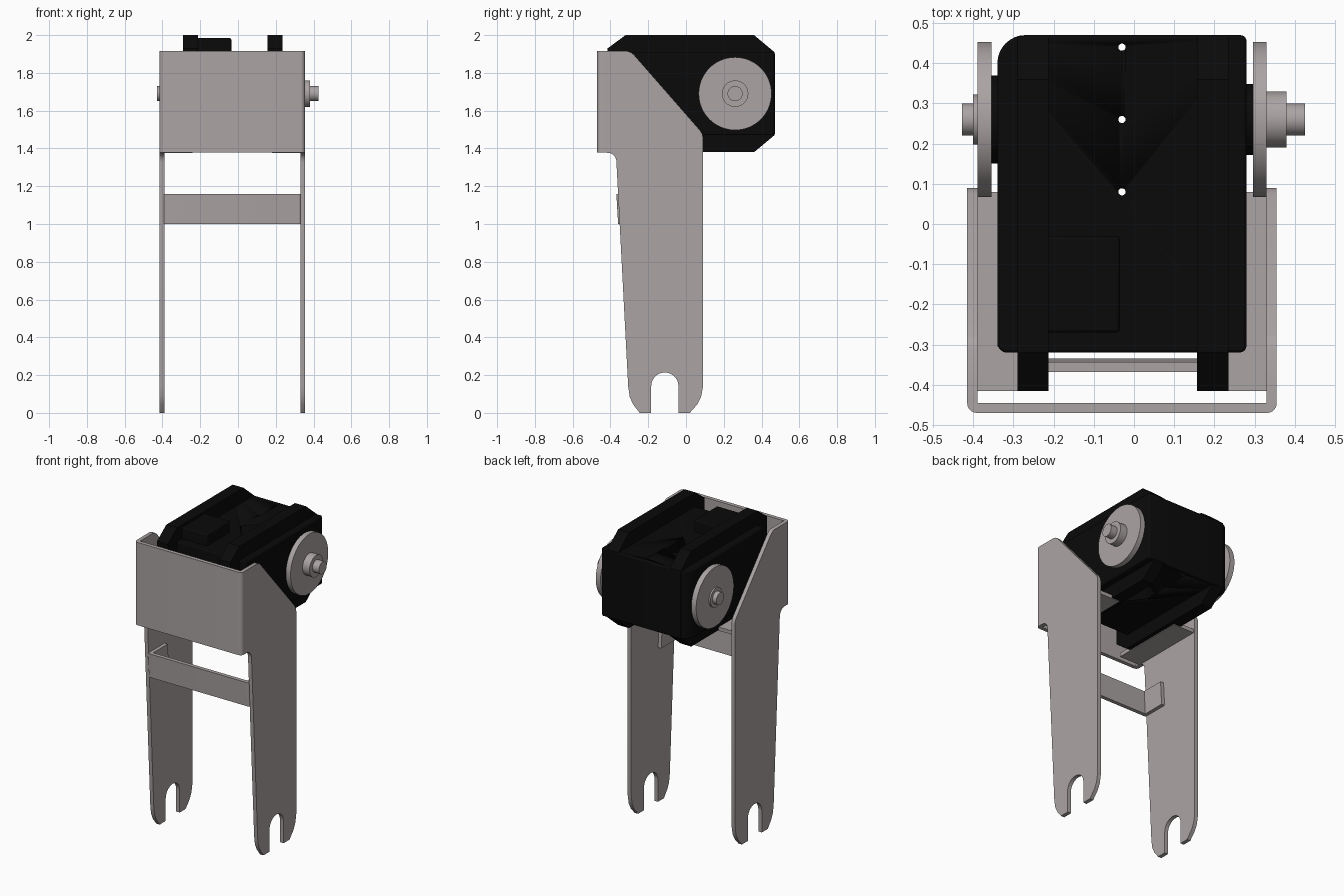
import bpy, bmesh, math
from mathutils import Vector

cube = bpy.data.objects.get("Cube")
if cube:
    bpy.data.objects.remove(cube, do_unlink=True)


def material(name, rgb):
    m = bpy.data.materials.new(name)
    m.use_nodes = True
    m.diffuse_color = (*rgb, 1)
    bsdf = m.node_tree.nodes["Principled BSDF"]
    bsdf.inputs["Base Color"].default_value = (*rgb, 1)
    bsdf.inputs["Roughness"].default_value = 0.6
    return m


GREY = material("warm grey metal", (0.41, 0.37, 0.37))
BLACK = material("black plastic", (0.003, 0.003, 0.003))


def prism(name, pts, axis, a, b, mat, bevel=0.0):
    """Extrude a 2D outline along x (points are y, z) or z (points are x, y)."""
    bm = bmesh.new()
    place = (lambda u, v: (a, u, v)) if axis == "x" else (lambda u, v: (u, v, a))
    face = bm.faces.new([bm.verts.new(place(u, v)) for u, v in pts])
    ext = bmesh.ops.extrude_face_region(bm, geom=[face])
    step = Vector((b - a, 0, 0)) if axis == "x" else Vector((0, 0, b - a))
    bmesh.ops.translate(bm, vec=step, verts=[g for g in ext["geom"] if isinstance(g, bmesh.types.BMVert)])
    bmesh.ops.recalc_face_normals(bm, faces=bm.faces)
    me = bpy.data.meshes.new(name)
    bm.to_mesh(me)
    bm.free()
    ob = bpy.data.objects.new(name, me)
    bpy.context.collection.objects.link(ob)
    me.materials.append(mat)
    if bevel:
        mod = ob.modifiers.new("edge bevel", "BEVEL")
        mod.width, mod.segments, mod.limit_method = bevel, 2, "ANGLE"
        mod.angle_limit = math.radians(40)
    bpy.ops.object.select_all(action="DESELECT")
    ob.select_set(True)
    bpy.context.view_layer.objects.active = ob
    bpy.ops.object.shade_smooth_by_angle(angle=math.radians(30))
    return ob


def rect(u0, u1, v0, v1):
    return [(u0, v0), (u1, v0), (u1, v1), (u0, v1)]


def arc(cu, cv, r, start, end, n=8):
    return [(cu + r * math.cos(math.radians(start + (end - start) * i / n)),
             cv + r * math.sin(math.radians(start + (end - start) * i / n))) for i in range(n + 1)]


def disc(name, r, x0, x1, mat, sides=64):
    """Cylinder on the output axis of the motor."""
    return prism(name, arc(0.26, 1.69, r, 0, 360 * (sides - 1) / sides, sides - 1), "x", x0, x1, mat)


def channel(x0, x1, y0, y1, t, r):
    """U outline, open to the back, with rounded front corners."""
    return ([(x0, y1)] + arc(x0 + r, y0 + r, r, 180, 270) + arc(x1 - r, y0 + r, r, 270, 360)
            + [(x1, y1), (x1 - t, y1), (x1 - t, y0 + t), (x0 + t, y0 + t), (x0 + t, y1)])


# Bracket: front plate and two forked legs
XL, XR, T = -0.415, 0.355, 0.025
prism("front_plate", channel(XL, XR, -0.47, -0.43, T, 0.024), "z", 1.378, 1.915, GREY)
leg = ([(-0.431, 1.915), (-0.31, 1.915), (-0.29, 1.908), (-0.275, 1.895), (0.075, 1.495), (0.087, 1.475), (0.09, 1.455),
        (0.09, 0.14), (0.08, 0.085), (0.06, 0.045), (0.02, 0.0), (-0.04, 0.0)]
       + arc(-0.112, 0.142, 0.072, 0, 180, 14)
       + [(-0.184, 0.0), (-0.245, 0.0), (-0.28, 0.045), (-0.298, 0.085), (-0.306, 0.14), (-0.368, 1.32)]
       + arc(-0.418, 1.328, 0.05, 0, 90, 6) + [(-0.431, 1.378)])
prism("leg_right", leg, "x", XL, XL + T, GREY)
prism("leg_left", leg, "x", XR - T, XR, GREY)

# Ledges folded inward under the motor
prism("ledge_right", rect(-0.395, -0.24, -0.415, 0.08), "z", 1.376, 1.4, GREY)
prism("ledge_left", rect(0.18, 0.335, -0.415, 0.08), "z", 1.376, 1.4, GREY)

# Cross brace with return tabs, leaning with the legs
brace = prism("cross_brace", channel(-0.392, 0.332, -0.364, -0.19, T, 0.01), "z", 1.0, 1.158, GREY)
for v in brace.data.vertices:
    v.co.y -= (v.co.z - 1.08) * 0.06

# Motor body: one rear corner is strongly rounded
outline = ([(-0.325, -0.32), (0.27, -0.32), (0.28, -0.31)] + arc(0.265, 0.455, 0.015, 0, 90, 4)
           + arc(-0.27, 0.40, 0.07, 90, 180) + [(-0.34, -0.305)])
body = prism("motor_body", outline, "z", 1.47, 1.91, BLACK, 0.01)

# Pin holes through the body
for y in (0.08, 0.26, 0.44):
    cutter = prism("hole_cutter", arc(-0.03, y, 0.009, 0, 337.5, 15), "z", 1.3, 2.1, BLACK)
    cutter.hide_render = True
    mod = body.modifiers.new("hole", "BOOLEAN")
    mod.operation, mod.object, mod.solver = "DIFFERENCE", cutter, "EXACT"
    bpy.context.view_layer.objects.active = body
    for m in list(body.modifiers):
        bpy.ops.object.modifier_apply(modifier=m.name)
    bpy.data.objects.remove(cutter, do_unlink=True)

# Mounting rails wrapping the motor from front to back
rail = [(-0.415, 1.45), (-0.32, 1.38), (0.36, 1.38), (0.468, 1.47),
        (0.468, 1.91), (0.36, 2.0), (-0.32, 2.0), (-0.415, 1.93)]
for side, x0, x1 in (("right", -0.29, -0.213), ("left", 0.157, 0.235)):
    prism("rail_" + side, rail, "x", x0, x1, BLACK)

# Raised connector cover on top
prism("connector_cover", rect(-0.22, -0.035, -0.27, -0.03), "z", 1.9, 1.984, BLACK, 0.008)

# Output horns, hubs and pins on both sides
disc("boss_right", 0.11, -0.356, -0.335, BLACK)
disc("horn_right", 0.193, -0.39, -0.355, GREY)
disc("hub_right", 0.062, -0.4, -0.388, GREY, 40)
disc("pin_right", 0.04, -0.428, -0.398, GREY, 32)
disc("boss_left", 0.088, 0.275, 0.297, BLACK)
disc("horn_left", 0.193, 0.296, 0.33, GREY)
disc("hub_left", 0.07, 0.328, 0.38, GREY, 40)
disc("pin_left", 0.04, 0.378, 0.426, GREY, 32)
